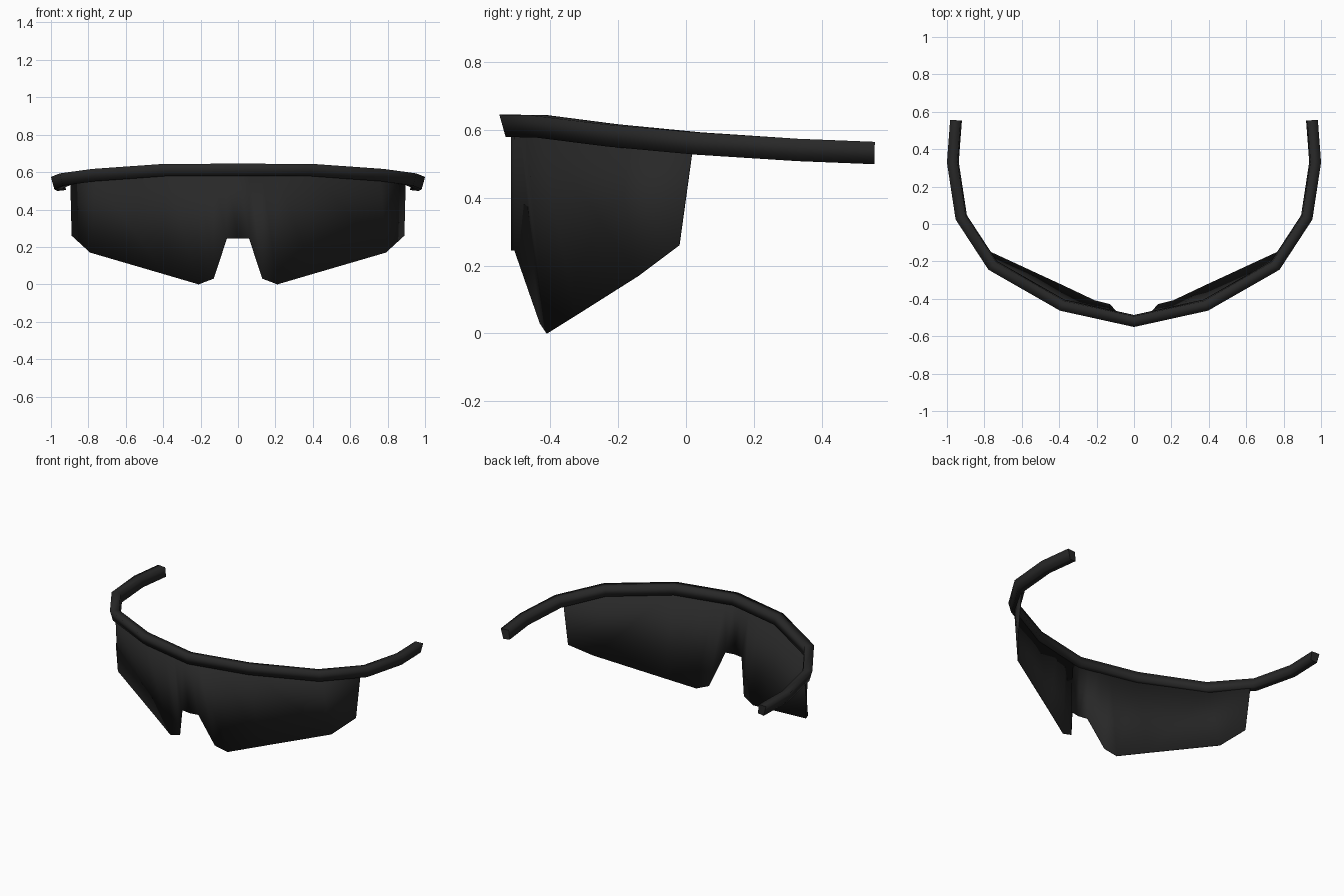
import bpy
import bmesh
from mathutils import Vector

if "Cube" in bpy.data.objects:
    bpy.data.objects.remove(bpy.data.objects["Cube"])

black = bpy.data.materials.new("soft black")
black.diffuse_color = (0.021, 0.021, 0.021, 1)
black.use_nodes = True
black.node_tree.nodes["Principled BSDF"].inputs["Base Color"].default_value = black.diffuse_color


def make_object(name, bm):
    bmesh.ops.recalc_face_normals(bm, faces=bm.faces)
    mesh = bpy.data.meshes.new(name)
    bm.to_mesh(mesh)
    bm.free()
    mesh.materials.append(black)
    obj = bpy.data.objects.new(name, mesh)
    bpy.context.collection.objects.link(obj)
    return obj


def mirrored(half):
    """Extend a right-hand list, starting on the centre line, to both sides."""
    return [(-p[0], *p[1:]) for p in reversed(half[1:])] + half


# Brow bar and temples: one slanted section swept along a wraparound path
path = [Vector(p) for p in mirrored([
    (0, -0.52, 0.612), (0.385, -0.435, 0.611), (0.757, -0.222, 0.584),
    (0.925, 0.035, 0.56), (0.97, 0.33, 0.541), (0.953, 0.555, 0.532)])]
section = [(0.03, 0.033), (0.012, -0.033), (-0.033, -0.028), (-0.026, 0.033)]


def outward(a, b):
    d = (b - a).to_2d().normalized()
    return Vector((d.y, -d.x))


bm = bmesh.new()
rings = []
for i, p in enumerate(path):
    n1 = outward(path[max(i - 1, 0)], path[max(i, 1)])
    last = len(path) - 1
    n2 = outward(path[min(i, last - 1)], path[min(i + 1, last)])
    n = (n1 + n2).normalized()
    n /= n.dot(n1)  # mitre the corner
    rings.append([bm.verts.new((p.x + n.x * o, p.y + n.y * o, p.z + h))
                  for o, h in section])
for a, b in zip(rings, rings[1:]):
    for k in range(4):
        j = (k + 1) % 4
        bm.faces.new((a[k], a[j], b[j], b[k])).smooth = True
for end in (rings[0], rings[-1]):
    bm.faces.new(end)
make_object("frame", bm)

# Shield lens: columns as (x top, y top, z top, x low, y low, z low)
half = [
    (0, -0.515, 0.60, 0, -0.515, 0.245),
    (0.06, -0.505, 0.60, 0.06, -0.505, 0.245),
    (0.13, -0.488, 0.60, 0.13, -0.43, 0.03),
    (0.21, -0.472, 0.60, 0.21, -0.41, 0.0),
    (0.385, -0.432, 0.60, 0.39, -0.325, 0.053),
    (0.76, -0.21, 0.575, 0.79, -0.14, 0.17),
    (0.895, 0.02, 0.55, 0.888, -0.02, 0.26)]
columns = [(-a, b, c, -d, e, f) for a, b, c, d, e, f in reversed(half[1:])] + half
bm = bmesh.new()
cols = [(bm.verts.new(c[:3]), bm.verts.new(c[3:])) for c in columns]
for (t1, b1), (t2, b2) in zip(cols, cols[1:]):
    bm.faces.new((t1, b1, b2, t2)).smooth = True
lens = make_object("lens", bm)
thickness = lens.modifiers.new("thickness", 'SOLIDIFY')
thickness.thickness = 0.004
thickness.offset = 0
bpy.context.view_layer.objects.active = lens
lens.select_set(True)
bpy.ops.object.shade_smooth_by_angle(angle=0.7)
